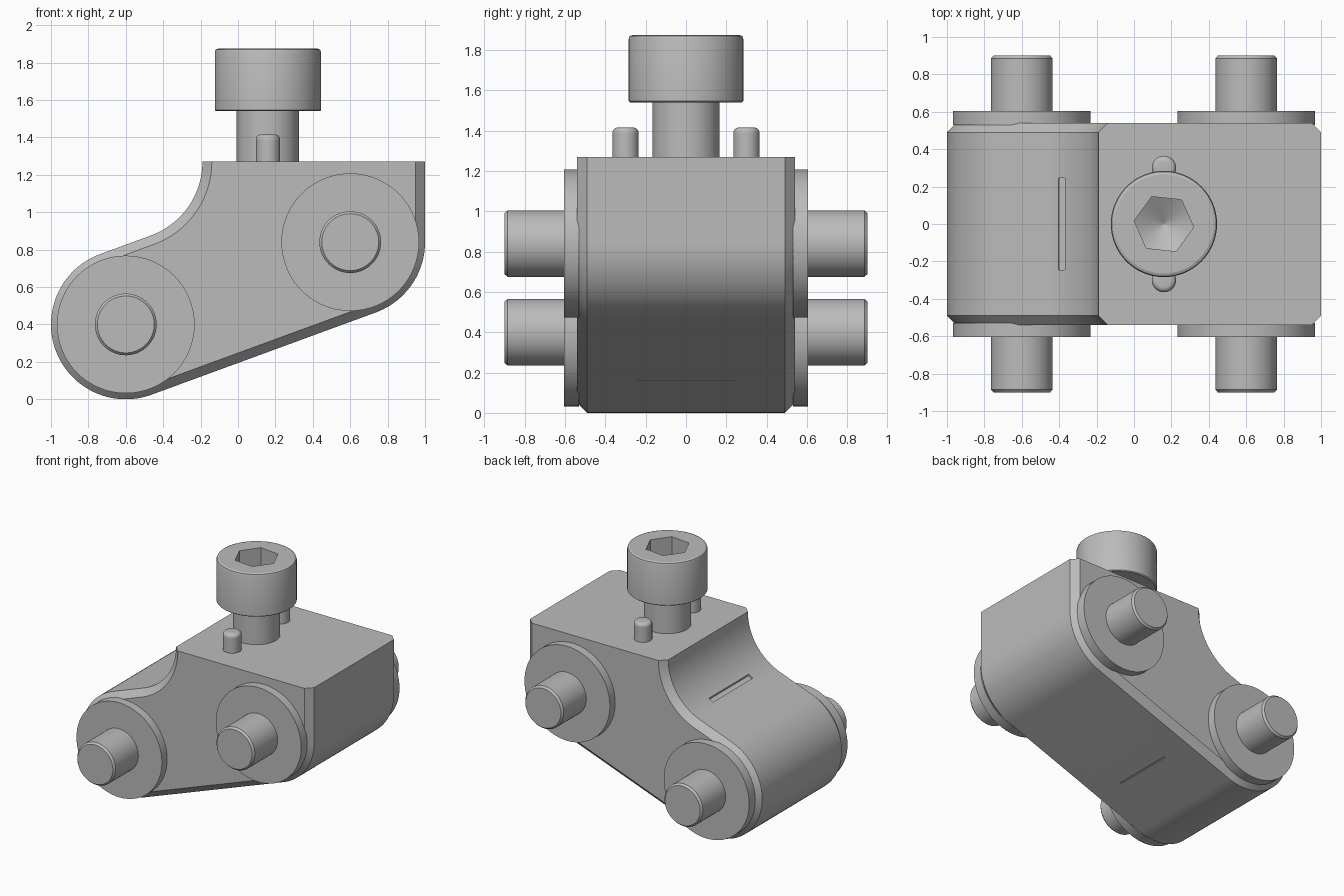
import bpy, bmesh, math
from mathutils import Matrix, Vector

cube = bpy.data.objects.get("Cube")
if cube:
    bpy.data.objects.remove(cube, do_unlink=True)

grey = bpy.data.materials.new("satin grey")
grey.use_nodes = True
colour = (0.5, 0.5, 0.5, 1)
grey.diffuse_color = colour
grey.node_tree.nodes["Principled BSDF"].inputs["Base Color"].default_value = colour

PIVOTS = {"lower": (-0.6, 0.4), "upper": (0.6, 0.84)}
TILT = math.atan2(0.44, 1.2)
TOP = 1.27
SCREW_X = 0.16


def make(name, bm, matrix=Matrix()):
    bmesh.ops.recalc_face_normals(bm, faces=bm.faces)
    mesh = bpy.data.meshes.new(name)
    bm.to_mesh(mesh)
    bm.free()
    mesh.transform(matrix)
    mesh.materials.append(grey)
    obj = bpy.data.objects.new(name, mesh)
    bpy.context.collection.objects.link(obj)
    return obj


def loft(name, rings, matrix=Matrix()):
    """Join equal rings of points into a closed solid."""
    bm = bmesh.new()
    loops = [[bm.verts.new(p) for p in ring] for ring in rings]
    n = len(loops[0])
    for a, b in zip(loops, loops[1:]):
        for i in range(n):
            j = (i + 1) % n
            bm.faces.new((a[i], a[j], b[j], b[i]))
    bm.faces.new(loops[0])
    bm.faces.new(loops[-1])
    return make(name, bm, matrix)


def turned(name, profile, matrix=Matrix(), sides=64, turn=0):
    """Solid of revolution about z from (radius, height) pairs."""
    rings = []
    for r, h in profile:
        angles = [math.tau * i / sides + turn for i in range(sides)]
        rings.append([(r * math.cos(a), r * math.sin(a), h) for a in angles])
    return loft(name, rings, matrix)


def boolean(obj, cutter, operation="DIFFERENCE"):
    mod = obj.modifiers.new(cutter.name, "BOOLEAN")
    mod.object, mod.operation, mod.solver = cutter, operation, "EXACT"
    with bpy.context.temp_override(object=obj, active_object=obj):
        bpy.ops.object.modifier_apply(modifier=mod.name)
    bpy.data.objects.remove(cutter, do_unlink=True)


def arc(centre, r, start, end, steps=24):
    for i in range(steps + 1):
        a = start + (end - start) * i / steps
        yield centre[0] + r * math.cos(a), centre[1] + r * math.sin(a)


def body_outline(inset, y):
    """Link outline, shrunk on every side but the flat top."""
    down, up = TILT - math.pi / 2, TILT + math.pi / 2
    r = 0.4 - inset
    points = [(1 - inset, TOP)]
    points += arc(PIVOTS["upper"], r, 0, down)
    points += arc(PIVOTS["lower"], r, down, up - math.tau, 48)
    points += arc((-0.61, TOP), 0.42 + inset, down, 0)
    return [(x, y, z) for x, z in points]


# Main link body with chamfered side edges
body = loft("link_body", [body_outline(d, y) for d, y in
                          ((0.05, -0.54), (0, -0.49), (0, 0.49), (0.05, 0.54))])


def slot_cutter(name, centre, size):
    bm = bmesh.new()
    bmesh.ops.create_cube(bm, size=1)
    matrix = (Matrix.Translation(centre) @ Matrix.Rotation(-TILT, 4, "Y")
              @ Matrix.Diagonal((*size, 1)))
    return make(name, bm, matrix)


# Shallow slots in the hollow and in the underside
boolean(body, slot_cutter("hollow_slot", (-0.394, 0, 0.935), (0.04, 0.49, 0.07)))
boolean(body, slot_cutter("underside_slot", (-0.08, 0, 0.165), (0.01, 0.49, 0.02)))
parts = [body]

# Washers and pivot pins on both sides
for level, (x, z) in PIVOTS.items():
    for side, sign in (("front", -1), ("back", 1)):
        place = (Matrix.Translation((x, 0, z))
                 @ Matrix.Rotation(-sign * math.pi / 2, 4, "X"))
        parts.append(turned(f"{level}_{side}_washer",
                            [(0.368, 0.53), (0.368, 0.605)], place))
        parts.append(turned(f"{level}_{side}_pin",
                            [(0.165, 0.53), (0.165, 0.885), (0.152, 0.9)], place))

# Cap screw: shank, rounded head, hexagonal socket with a drilled bottom
axis = Matrix.Translation((SCREW_X, 0, 0))
parts.append(turned("screw_shank", [(0.167, 1.2), (0.167, 1.55)], axis))
head = turned("screw_head", [(0.277, 1.54), (0.284, 1.546), (0.284, 1.855),
                             (0.279, 1.869), (0.265, 1.875)], axis)
socket = turned("socket", [(0.16, 1.5), (0.16, 1.95)], axis, 6, math.radians(-6))
drill = turned("drill", [(0.002, 1.64), (0.17, 1.738), (0.17, 1.92)], axis)
boolean(socket, drill, "INTERSECT")
boolean(head, socket)
parts.append(head)

# Dowels either side of the screw
for side, y in (("front", -0.3), ("back", 0.3)):
    tip = [(0.065, 1.2), (0.065, 1.388)]
    tip += [(r, h) for r, h in arc((0.037, 1.388), 0.028, 0, math.pi / 2, 6)]
    parts.append(turned(f"{side}_dowel", tip,
                        Matrix.Translation((SCREW_X, y, 0)), 40))

# Smooth the round surfaces, keep edges sharp
bpy.ops.object.select_all(action="DESELECT")
for obj in parts:
    obj.select_set(True)
bpy.context.view_layer.objects.active = body
bpy.ops.object.shade_smooth_by_angle(angle=math.radians(20))
